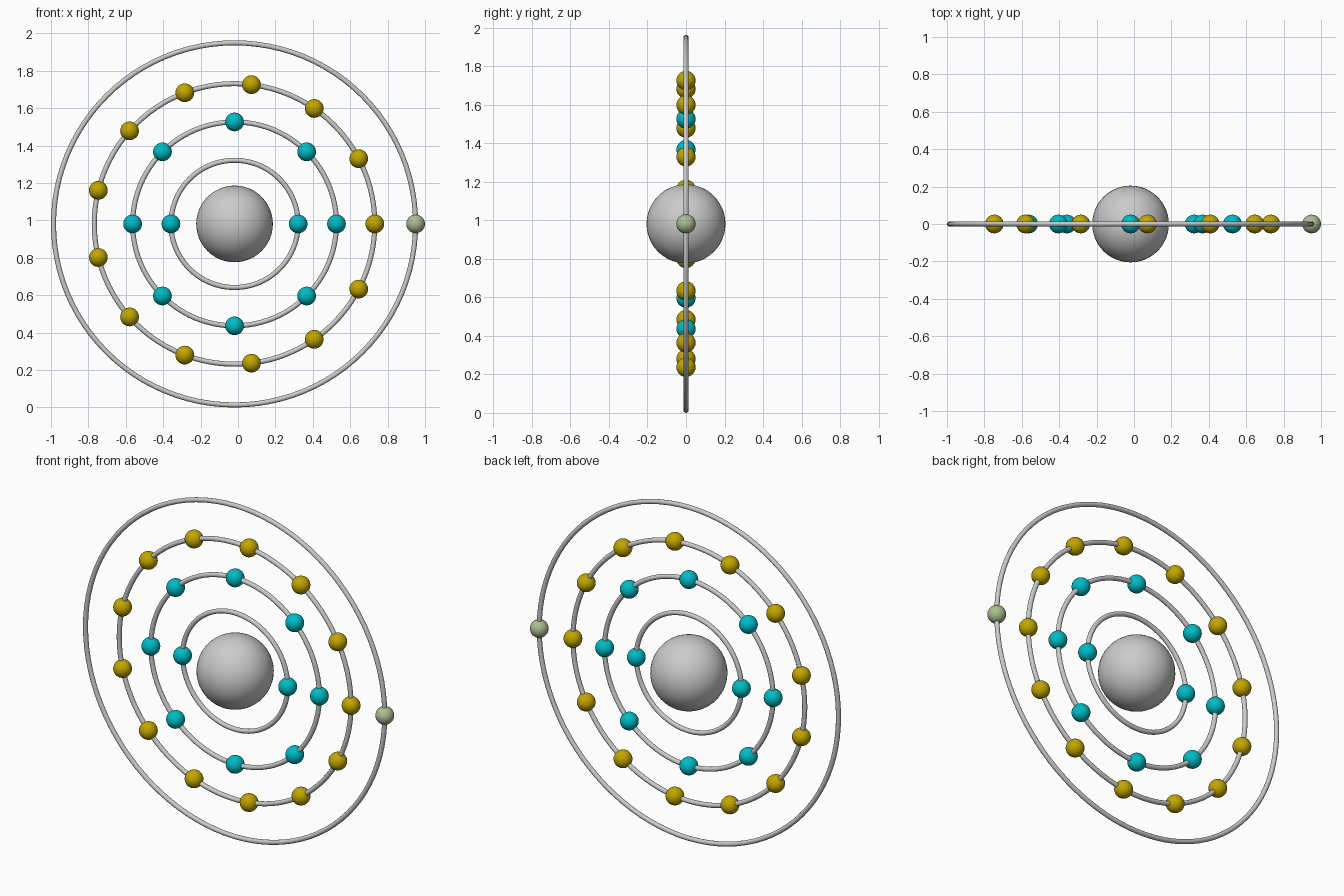
import bpy
from math import sin, cos, tau, pi

if "Cube" in bpy.data.objects:
    bpy.data.objects.remove(bpy.data.objects["Cube"])

CX, CZ = -0.0185, 0.9815      # common centre of all shells
TUBE, ELECTRON, NUCLEUS = 0.0135, 0.05, 0.205


def material(name, rgb):
    m = bpy.data.materials.new(name)
    m.diffuse_color = (*rgb, 1)
    m.use_nodes = True
    m.node_tree.nodes["Principled BSDF"].inputs["Base Color"].default_value = m.diffuse_color
    return m


def finish(name, mat=None):
    ob = bpy.context.object
    ob.name = name
    bpy.ops.object.shade_smooth()
    if mat:
        ob.data.materials.append(mat)
    return ob


cyan = material("cyan", (0.0, 0.50, 0.56))
gold = material("gold", (0.54, 0.38, 0.0))
green = material("pale_green", (0.40, 0.52, 0.28))

# Nucleus
bpy.ops.mesh.primitive_uv_sphere_add(segments=48, ring_count=24, radius=NUCLEUS,
                                     location=(CX, 0, CZ))
finish("nucleus")

# Shells: radius, electron count, electron colour
shells = [(0.34, 2, cyan), (0.545, 8, cyan), (0.75, 13, gold), (0.968, 1, green)]
for s, (radius, count, mat) in enumerate(shells, 1):
    # Orbit ring standing upright in the xz plane
    bpy.ops.mesh.primitive_torus_add(major_radius=radius, minor_radius=TUBE,
                                     major_segments=96, minor_segments=12,
                                     location=(CX, 0, CZ), rotation=(pi / 2, 0, 0))
    finish(f"orbit_ring_{s}")
    # Electrons evenly spaced, starting at +x
    for k in range(count):
        a = tau * k / count
        bpy.ops.mesh.primitive_uv_sphere_add(
            segments=32, ring_count=16, radius=ELECTRON,
            location=(CX + radius * cos(a), 0, CZ + radius * sin(a)))
        finish(f"electron_{s}_{k + 1}", mat)
